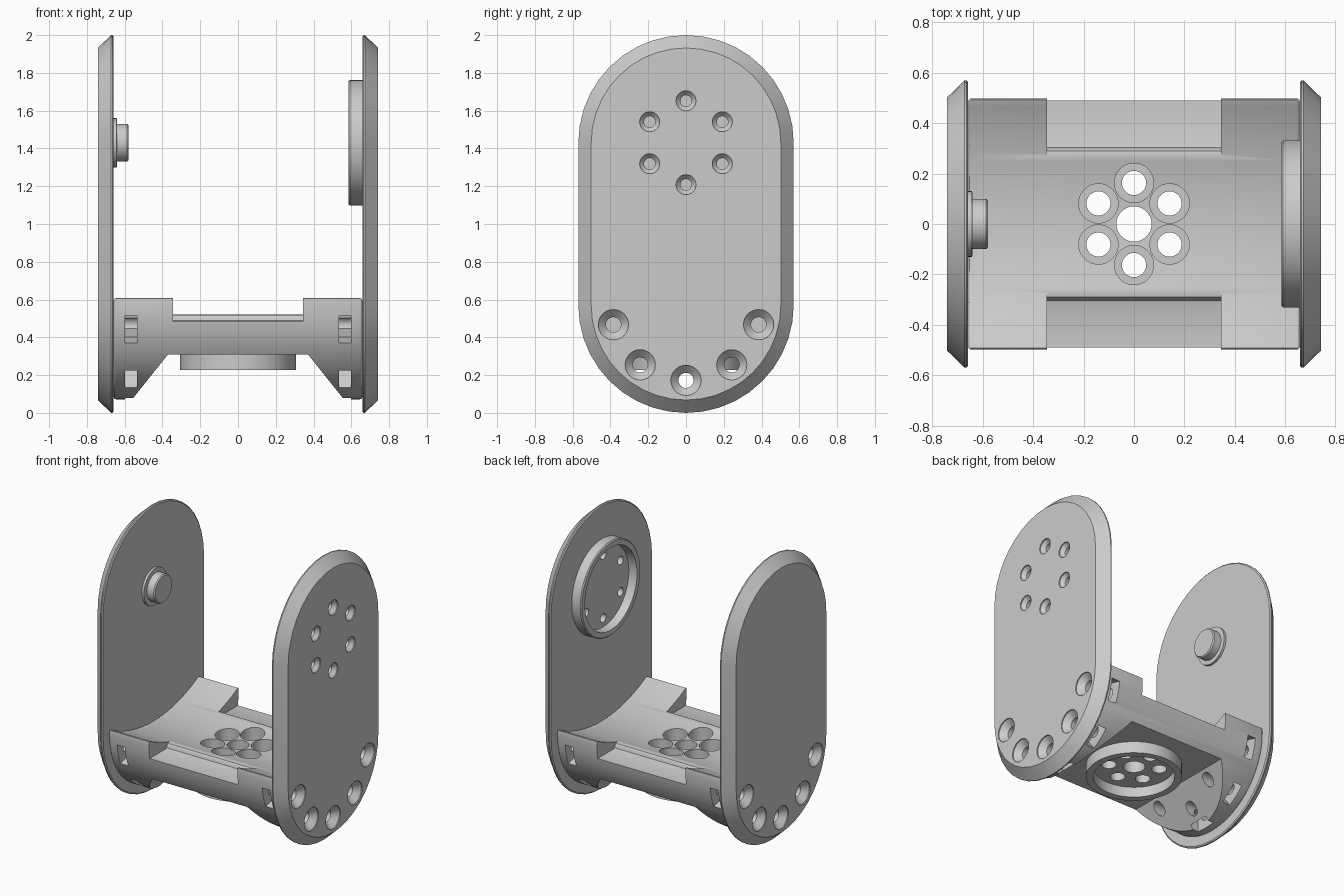
import bpy, bmesh
from math import sin, cos, pi, radians, sqrt

if "Cube" in bpy.data.objects:
    bpy.data.objects.remove(bpy.data.objects["Cube"])

def loft(name, solids):
    """One object from solids; each solid is a list of equal-length loops, capped at both ends."""
    bm = bmesh.new()
    for loops in solids:
        rings = [[bm.verts.new(p) for p in loop] for loop in loops]
        n = len(rings[0])
        for a, b in zip(rings, rings[1:]):
            for i in range(n):
                j = (i + 1) % n
                bm.faces.new((a[i], a[j], b[j], b[i]))
        bm.faces.new(rings[0][::-1])
        bm.faces.new(rings[-1])
    bmesh.ops.recalc_face_normals(bm, faces=bm.faces)
    me = bpy.data.meshes.new(name)
    bm.to_mesh(me)
    bm.free()
    ob = bpy.data.objects.new(name, me)
    bpy.context.collection.objects.link(ob)
    return ob

def turned(profile, c, axis='x', s=1, n=32):
    """Loops of a turned solid: profile of (position along axis, radius), c = centre across it."""
    ang = [2 * pi * i / n for i in range(n)]
    if axis == 'x':
        return [[(s * a, c[0] + r * cos(t), c[1] + r * sin(t)) for t in ang] for a, r in profile]
    return [[(c[0] + r * cos(t), c[1] + r * sin(t), a) for t in ang] for a, r in profile]

def stadium(x, r, n=20):
    top = [(x, r * cos(pi * i / n), 1.43 + r * sin(pi * i / n)) for i in range(n + 1)]
    return top + [(x, -r * cos(pi * i / n), 0.57 - r * sin(pi * i / n)) for i in range(n + 1)]

def prism_x(yz, x0, x1):
    return [[(x, y, z) for y, z in yz] for x in (x0, x1)]

helpers = []

def cutter(name, solids):
    ob = loft(name, solids)
    ob.hide_render = True
    helpers.append(ob)
    return ob

def finish(ob, cutters=(), bevel=0):
    bpy.ops.object.select_all(action='DESELECT')
    bpy.context.view_layer.objects.active = ob
    ob.select_set(True)
    if bevel:
        m = ob.modifiers.new("bevel", 'BEVEL')
        m.width, m.segments, m.limit_method, m.angle_limit = bevel, 3, 'ANGLE', 0.5
        bpy.ops.object.modifier_apply(modifier=m.name)
    for c in cutters:
        m = ob.modifiers.new("cut", 'BOOLEAN')
        m.operation, m.solver, m.object = 'DIFFERENCE', 'EXACT', c
        bpy.ops.object.modifier_apply(modifier=m.name)
    bpy.ops.object.shade_smooth_by_angle(angle=radians(30))

# Countersunk bolt holes and radial nut slots at both ends
bolt_angles = [radians(a) for a in (-75, -37.5, 0, 37.5, 75)]
bolts, slots = {}, []
for s in (1, -1):
    holes = []
    for t in bolt_angles:
        c = (0.398 * sin(t), 0.57 - 0.398 * cos(t))
        end = 0.52 if abs(t) > 1 else 0.36
        holes.append(turned([(0.8, 0.08), (0.735, 0.08), (0.695, 0.04), (end, 0.04)], c, s=s))
        slots.append(prism_x([(r * sin(t) + w * cos(t), 0.57 - r * cos(t) + w * sin(t))
                              for r, w in ((0.37, -.075), (0.6, -.075), (0.6, .075), (0.37, .075))],
                             0.535 * s, 0.597 * s))
    bolts[s] = cutter("bolt_hole_cutter", holes)
slot_cut = cutter("nut_slot_cutter", slots)

# Small screw holes around the round seat on the right plate
seat_cut = cutter("seat_hole_cutter", [
    turned([(0.8, 0.053), (0.735, 0.053), (0.71, 0.03), (0.5, 0.03)],
           (0.222 * cos(t), 1.43 + 0.222 * sin(t)), n=24)
    for t in [pi / 2 + i * pi / 3 for i in range(6)]])

# Side plates with a wide outer chamfer
for s, name in ((1, "right_plate"), (-1, "left_plate")):
    plate = loft(name, [[stadium(s * x, r) for x, r in
                         ((0.658, 0.562), (0.664, 0.57), (0.672, 0.57), (0.742, 0.502))]])
    finish(plate, [bolts[s]] + ([seat_cut] if s > 0 else []))

# Round cupped seat on the right plate
seat = loft("round_seat", [turned([(0.67, 0.332), (0.592, 0.332), (0.585, 0.325), (0.585, 0.29),
                                   (0.645, 0.285)], (0, 1.43), n=64)])
finish(seat, [seat_cut])

# Stepped pivot on the left plate
finish(loft("pivot_boss", [turned([(0.67, 0.13), (0.642, 0.13), (0.64, 0.1), (0.588, 0.1),
                                   (0.58, 0.093)], (0, 1.43), s=-1, n=48)]))

# Cradle: half-round outside, shallow trough on top
R = 0.498
profile = [(R * cos(pi * i / 48), 0.57 - R * sin(pi * i / 48)) for i in range(49)]
for i in range(33):
    y = -R + 2 * R * i / 32
    profile.append((y, 0.486 + 1.05 - sqrt(1.05 ** 2 - y * y)))
cradle = loft("cradle", [prism_x(profile, -0.658, 0.658)])

# Cutters for the edge notches and the sloped underside
notch = [(0.7, 0.485), (0.312, 0.485), (0.303, 0.489), (0.3, 0.498), (0.298, 0.507),
         (0.29, 0.517), (0.27, 0.5215), (0.27, 0.75), (0.7, 0.75)]
notch_cut = cutter("notch_cutter", [prism_x([(k * y, z) for y, z in notch], -0.345, 0.345)
                                    for k in (1, -1)])
under = [(-0.37, 0.31), (0.37, 0.31), (0.658, -0.05), (-0.658, -0.05)]
under_cut = cutter("underside_cutter", [[[(x, y, z) for x, z in under] for y in (-0.7, 0.7)]])

# Counterbored holes in the trough floor
floor_holes = [turned([(0.7, 0.07), (0.1, 0.07)], (0, 0), 'z')]
for i in range(6):
    t = pi / 6 + i * pi / 3
    floor_holes.append(turned([(0.7, 0.078), (0.41, 0.078), (0.41, 0.048), (0.1, 0.048)],
                              (0.163 * cos(t), 0.163 * sin(t)), 'z'))
floor_cut = cutter("floor_hole_cutter", floor_holes)
finish(cradle, [notch_cut, under_cut, slot_cut, bolts[1], bolts[-1], floor_cut], bevel=0.012)

# Cupped ring below the cradle
ring = loft("bottom_ring", [turned([(0.325, 0.307), (0.228, 0.307), (0.228, 0.26), (0.3, 0.26)],
                                   (0, 0), 'z', n=64)])
finish(ring, [floor_cut])

for ob in helpers:
    bpy.data.objects.remove(ob)
